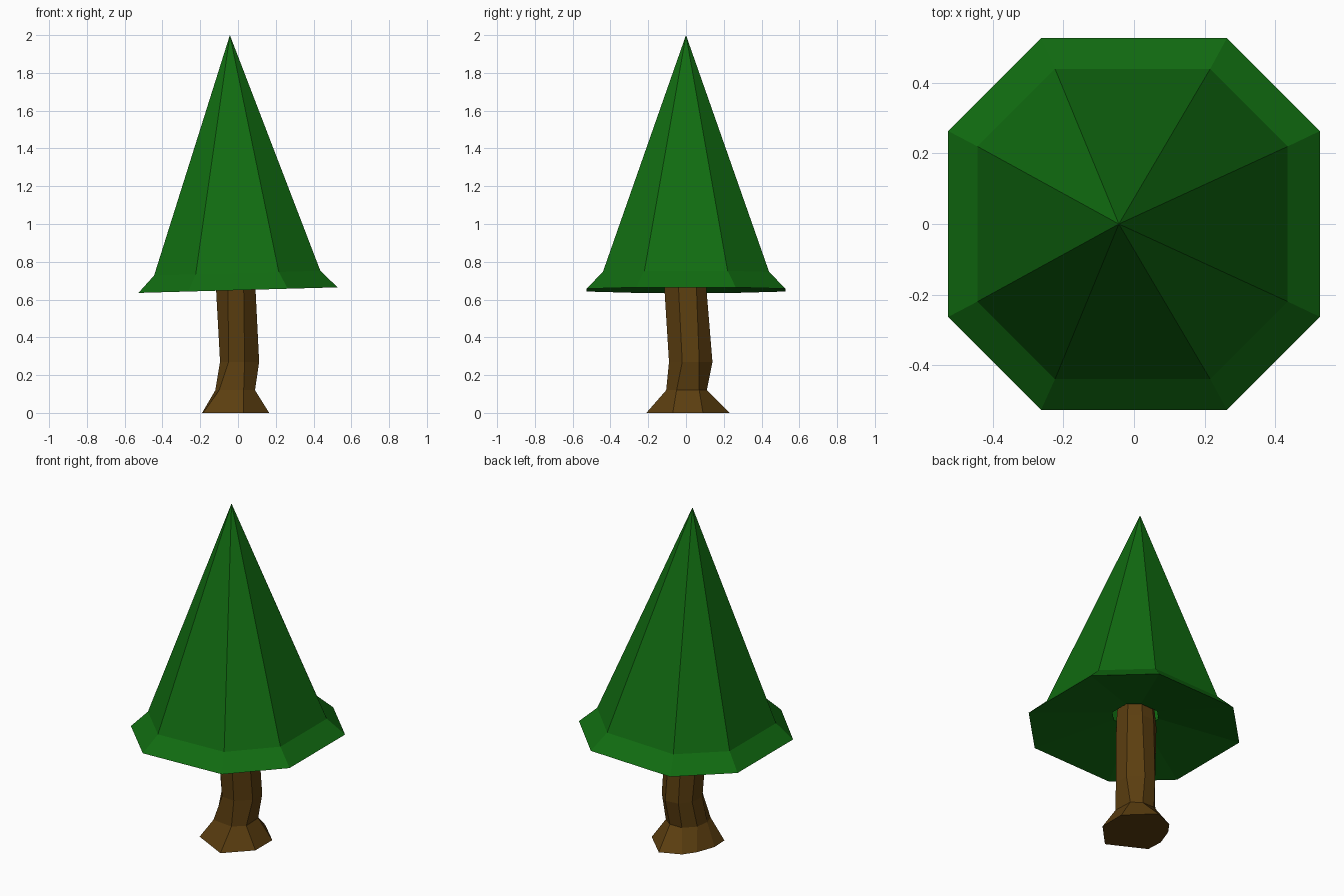
import bpy
import bmesh

cube = bpy.data.objects.get("Cube")
if cube:
    bpy.data.objects.remove(cube, do_unlink=True)


def make_material(name, colour):
    mat = bpy.data.materials.new(name)
    mat.use_nodes = True
    mat.diffuse_color = colour
    bsdf = mat.node_tree.nodes["Principled BSDF"]
    bsdf.inputs["Base Color"].default_value = colour
    bsdf.inputs["Roughness"].default_value = 0.9
    return mat


def loft(name, rings, mat):
    """Bridge a list of equal-length rings and close both ends.
    A ring holding a single point becomes a tip."""
    bm = bmesh.new()
    loops = [[bm.verts.new(p) for p in ring] for ring in rings]
    for low, high in zip(loops, loops[1:]):
        count = max(len(low), len(high))
        for i in range(count):
            j = (i + 1) % count
            if len(high) == 1:
                bm.faces.new((low[i], low[j], high[0]))
            else:
                bm.faces.new((low[i], low[j], high[j], high[i]))
    for end in (loops[0], loops[-1]):
        if len(end) > 2:
            bm.faces.new(end)
    bmesh.ops.recalc_face_normals(bm, faces=bm.faces)
    mesh = bpy.data.meshes.new(name)
    bm.to_mesh(mesh)
    bm.free()
    mesh.materials.append(mat)
    obj = bpy.data.objects.new(name, mesh)
    bpy.context.collection.objects.link(obj)
    return obj


leaf_green = make_material("leaf green", (0.0055, 0.15, 0.0055, 1))
bark_brown = make_material("bark brown", (0.105, 0.048, 0.005, 1))

# Canopy: eight-sided cone with a flared skirt and a hollow underside
OCTAGON = [(1, -.5), (1, .5), (.5, 1), (-.5, 1),
           (-1, .5), (-1, -.5), (-.5, -1), (.5, -1)]


def canopy_ring(radius, z, shift=0.0, tilt=0.028):
    return [(x * radius + shift, y * radius, z + tilt * x * radius)
            for x, y in OCTAGON]


loft("canopy", [
    canopy_ring(.13, .84, -.01),     # top of the trunk socket
    canopy_ring(.115, .73, -.01),    # socket opening
    canopy_ring(.527, .65),          # skirt rim
    canopy_ring(.44, .74, -.004),    # top of the skirt
    [(-.043, 0, 2)],                 # tip
], leaf_green)

# Trunk: bent eight-sided column with spreading roots
roots = [(.165, -.07), (.165, .09), (.02, .23), (-.1, .18),
         (-.15, .11), (-.19, 0), (-.185, -.1), (.03, -.21)]
ankle = [(.09, -.05), (.085, .07), (.03, .11), (-.05, .11),
         (-.11, .05), (-.12, -.03), (-.1, -.09), (.03, -.105)]
knee = [(.112, -.02), (.112, .07), (.04, .14), (-.04, .13),
        (-.09, .07), (-.095, -.02), (-.05, -.08), (.035, -.09)]
neck = [(.092, -.04), (.092, .055), (.03, .107), (-.05, .107),
        (-.117, .05), (-.117, -.04), (-.053, -.115), (.03, -.115)]

levels = [(roots, 0), (ankle, .12), (knee, .27), (neck, .67)]
trunk_rings = [[(x, y, z) for x, y in ring] for ring, z in levels]
trunk_rings.append([(x * .9, y * .9, .8) for x, y in neck])
loft("trunk", trunk_rings, bark_brown)
